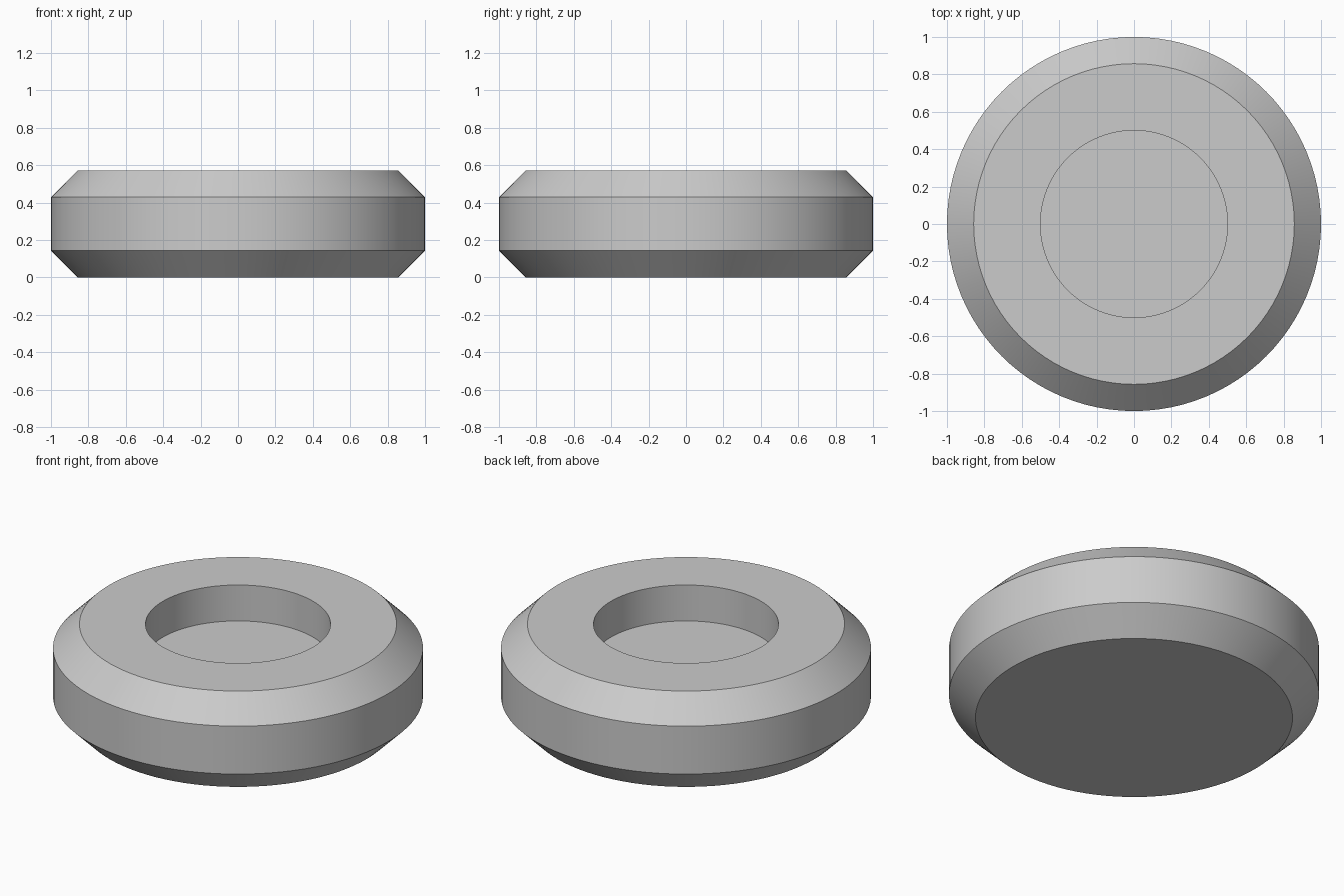
import bpy
import bmesh
import math

cube = bpy.data.objects.get("Cube")
if cube:
    bpy.data.objects.remove(cube, do_unlink=True)

# Proportions, in units of the outer radius
OUTER = 1.0
BEVEL = 1 / 7
HEIGHT = 4 / 7
HOLE = 0.5
FLOOR = HEIGHT - 1.5 / 7
SEGMENTS = 96

# Plain grey material
grey = bpy.data.materials.new("grey")
grey.use_nodes = True
colour = (0.6, 0.6, 0.6, 1)
grey.diffuse_color = colour
grey.node_tree.nodes["Principled BSDF"].inputs["Base Color"].default_value = colour

# Half section (radius, height), from the underside round to the recess floor
profile = [
    (OUTER - BEVEL, 0),
    (OUTER, BEVEL),
    (OUTER, HEIGHT - BEVEL),
    (OUTER - BEVEL, HEIGHT),
    (HOLE, HEIGHT),
    (HOLE, FLOOR),
]

# Turn the section into rings, bridge them, then cap both ends
bm = bmesh.new()
rings = []
for radius, z in profile:
    angles = [math.tau * i / SEGMENTS for i in range(SEGMENTS)]
    rings.append([bm.verts.new((radius * math.cos(a), radius * math.sin(a), z)) for a in angles])
for low, high in zip(rings, rings[1:]):
    for i in range(SEGMENTS):
        j = (i + 1) % SEGMENTS
        bm.faces.new((low[i], low[j], high[j], high[i]))
bm.faces.new(list(reversed(rings[0])))
bm.faces.new(rings[-1])
bmesh.ops.recalc_face_normals(bm, faces=bm.faces)

mesh = bpy.data.meshes.new("recessed_disc")
bm.to_mesh(mesh)
bm.free()
mesh.materials.append(grey)

# Bevelled disc with a round blind recess in the top
disc = bpy.data.objects.new("recessed_disc", mesh)
bpy.context.collection.objects.link(disc)
bpy.ops.object.select_all(action="DESELECT")
disc.select_set(True)
bpy.context.view_layer.objects.active = disc
bpy.ops.object.shade_smooth_by_angle(angle=math.radians(30))
